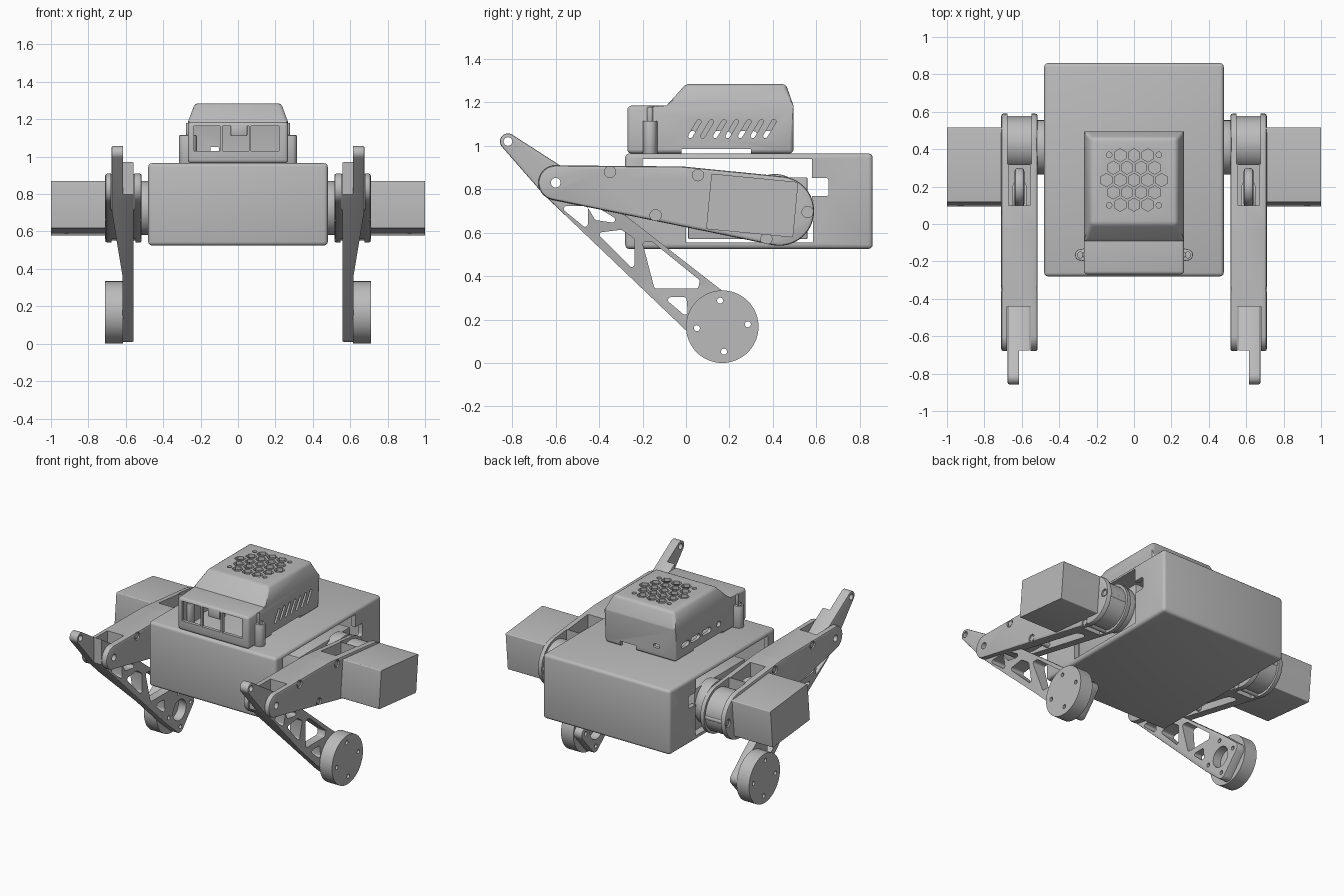
import bpy, bmesh, math
from mathutils import Vector

cube = bpy.data.objects.get("Cube")
if cube:
    bpy.data.objects.remove(cube, do_unlink=True)

GREY = (0.5, 0.5, 0.5, 1)
grey = bpy.data.materials.new("plain_grey")
grey.use_nodes = True
grey.diffuse_color = GREY
grey.node_tree.nodes["Principled BSDF"].inputs["Base Color"].default_value = GREY
parts = []


def circle(u, v, r, n=32, turn=0.0):
    return [(u + r * math.cos(turn + math.tau * i / n), v + r * math.sin(turn + math.tau * i / n))
            for i in range(n)]


def rect(u0, v0, u1, v1):
    return [(u0, v0), (u1, v0), (u1, v1), (u0, v1)]


def hull(discs, n=40):
    """Convex outline wrapped around discs given as (u, v, radius)."""
    pts = sorted({(round(p[0], 5), round(p[1], 5)) for d in discs for p in circle(*d, n)})

    def half(seq):
        out = []
        for p in seq:
            while len(out) > 1 and ((out[-1][0] - out[-2][0]) * (p[1] - out[-2][1])
                                    - (out[-1][1] - out[-2][1]) * (p[0] - out[-2][0])) <= 1e-7:
                out.pop()
            out.append(p)
        return out[:-1]
    return half(pts) + half(pts[::-1])


def soft(pts, r):
    return hull([(u, v, r) for u, v in pts], 16)


def bevel_sharp(bm, width, segments):
    edges = [e for e in bm.edges if e.calc_face_angle(0) > 0.45]
    bmesh.ops.bevel(bm, geom=edges, offset=width, segments=segments, profile=0.5,
                    affect='EDGES', clamp_overlap=True)


def finish(bm, name):
    bmesh.ops.recalc_face_normals(bm, faces=bm.faces)
    mesh = bpy.data.meshes.new(name)
    bm.to_mesh(mesh)
    bm.free()
    obj = bpy.data.objects.new(name, mesh)
    bpy.context.collection.objects.link(obj)
    mesh.materials.append(grey)
    parts.append(obj)
    return obj


def prism_bm(pts, axis, lo, hi):
    place = {"X": lambda u, v, w: (w, u, v), "Y": lambda u, v, w: (u, w, v),
             "Z": lambda u, v, w: (u, v, w)}[axis]
    bm = bmesh.new()
    ends = [[bm.verts.new(place(u, v, w)) for u, v in pts] for w in (lo, hi)]
    for ring in ends:
        bm.faces.new(ring)
    for i in range(len(pts)):
        j = (i + 1) % len(pts)
        bm.faces.new((ends[0][i], ends[0][j], ends[1][j], ends[1][i]))
    bmesh.ops.recalc_face_normals(bm, faces=bm.faces)
    return bm


def prism(name, pts, axis, lo, hi, bevel=0, segments=2):
    bm = prism_bm(pts, axis, lo, hi)
    if bevel:
        bevel_sharp(bm, bevel, segments)
    return finish(bm, name)


def bake(obj):
    dg = bpy.context.evaluated_depsgraph_get()
    mesh = bpy.data.meshes.new_from_object(obj.evaluated_get(dg))
    obj.modifiers.clear()
    obj.data = mesh


def cut(obj, cutters):
    for c in cutters:
        mod = obj.modifiers.new("cut", 'BOOLEAN')
        mod.operation, mod.solver, mod.object = 'DIFFERENCE', 'EXACT', c
    bake(obj)
    for c in cutters:
        parts.remove(c)
        bpy.data.objects.remove(c, do_unlink=True)


def hole(pts, axis, lo, hi):
    return prism("cutter", pts, axis, lo, hi)


def mirrored(*objs):
    for o in objs:
        o.modifiers.new("mirror", 'MIRROR').use_mirror_merge = False
        bake(o)


# Body: hollow box with side windows
body = prism("body", rect(-0.48, -0.28, 0.48, 0.86), "Z", 0.525, 0.965, 0.02, 3)
cut(body, [hole(rect(-0.45, -0.25, 0.45, 0.83), "Z", 0.555, 0.94),
           hole(rect(-0.2, 0.7, 0.58, 0.94), "X", -1, 1),
           hole(rect(0, 0.555, 0.585, 0.75), "X", -1, 1),
           hole(soft(rect(0.55, 0.78, 0.645, 0.84), 0.012), "X", -1, 1)])


# Case on top: shell with a sloped hood
def case_solid(name, inset, floor, bevel):
    f, b, t = -0.27 + inset, 0.495 - inset, 1.285 - inset
    s = 1.185 - inset
    bm = prism_bm([(f, floor), (f, s), (-0.09 + inset, s), (inset, t), (b - 0.035, t), (b, s), (b, floor)],
                  "X", inset - 0.268, 0.268 - inset)
    geom = bm.verts[:] + bm.edges[:] + bm.faces[:]
    bmesh.ops.bisect_plane(bm, geom=geom, plane_co=Vector((0, 0, s)), plane_no=Vector((0, 0, 1)))
    for v in bm.verts:
        if v.co.z > s + 0.01:
            v.co.x *= 0.86
    if bevel:
        bevel_sharp(bm, bevel, 3)
    return finish(bm, name)


case = case_solid("case", 0, 0.965, 0.018)
cutters = [case_solid("cutter", 0.022, 0.95, 0)]
cutters += [hole(rect(a, 1.03, b, 1.165), "Y", -0.4, -0.2)
            for a, b in ((-0.235, -0.095), (-0.083, 0.058), (0.07, 0.22))]
for i in range(7):
    y = 0.02 + i * 0.0575
    cutters.append(hole(hull([(y, 1.045, 0.01), (y + 0.04, 1.112, 0.01)], 12), "X", 0.2, 0.4))
for y, w in ((0.39, 0.025), (0.28, 0.03), (0.16, 0.03), (0.03, 0.004)):
    cutters.append(hole(hull([(y - w, 1.05, 0.018), (y + w, 1.05, 0.018)], 16), "X", -0.4, -0.2))
cutters += [hole(rect(-0.02, 0.9, 0.3, 0.985), "X", -0.4, 0.4),
            hole(rect(0.03, 0.9, 0.15, 1.0), "Y", 0.4, 0.6),
            hole(soft(rect(-0.14, 1.035, -0.11, 1.045), 0.008), "Y", 0.4, 0.6)]
for row in range(-2, 3):
    count = 5 - abs(row)
    for i in range(count):
        cutters.append(hole(circle((i - (count - 1) / 2) * 0.074, 0.235 + row * 0.066, 0.035, 6, math.pi / 6),
                            "Z", 1.2, 1.4))
cutters += [hole(circle(x, y, 0.015, 12), "Z", 1.2, 1.4) for x in (-0.133, 0.133) for y in (0.1, 0.37)]
cut(case, cutters)
prism("camera_tab", rect(-0.04, 1.11, 0.05, 1.17), "Y", -0.268, -0.2, 0.006)
ear = prism("case_ear", hull([(0.285, -0.165, 0.03), (0.255, -0.165, 0.035)]), "Z", 0.962, 1.115, 0.005)
cut(ear, [hole(circle(0.287, -0.165, 0.016, 20), "Z", 1.0, 1.2)])
post = prism("case_post", circle(0.265, -0.165, 0.014, 20), "Z", 1.1, 1.18, 0.004)

# Hip drive inside the body, and its hub
hip_motor = prism("hip_motor", rect(0.01, 0.57, 0.56, 0.855), "X", 0.1, 0.455, 0.006)
hub = prism("hip_hub", circle(0.41, 0.725, 0.145, 64), "X", 0.44, 0.52, 0.006)

# Upper leg: fork at the knee, recessed rim at the hip
KNEE, HIP = (-0.6, 0.83), (0.43, 0.70)
outline = [(*KNEE, 0.08), (-0.02, 0.83, 0.075), (*HIP, 0.16)]
upper = prism("upper_leg", hull(outline, 64), "X", 0.515, 0.71, 0.012)
ring = prism("cutter", circle(*HIP, 0.3, 48), "X", 0.548, 0.677)
cut(ring, [hole(circle(*HIP, 0.143, 48), "X", 0.5, 0.8), hole(rect(-0.5, 0, 0.32, 2), "X", 0.5, 0.8)])
bolts = [(-0.35, 0.88), (0.055, 0.865), (-0.14, 0.68), (0.37, 0.57), (0.56, 0.695)]
cutters = [ring, hole(rect(0.553, -0.9, 0.678, -0.44), "Z", 0, 2),
           hole(rect(0.556, 0.1, 0.67, 0.315), "Z", 0.68, 2),
           hole(soft([(0.612, -0.28), (0.612, 0.2)], 0.035), "Z", 0.3, 0.7),
           hole(circle(*KNEE, 0.022), "X", 0.4, 0.8)]
for y, z in bolts:
    cutters += [hole(circle(y, z, 0.026, 24), "X", 0.7, 0.8), hole(circle(y, z, 0.026, 24), "X", 0.4, 0.525)]
cut(upper, cutters)
screws = [prism("leg_screw", circle(y, z, 0.018, 20), "X", 0.52, 0.706) for y, z in bolts]
horn = prism("hip_horn", hull([(0.2, 0.74, 0.1), (0.15, 0.72, 0.06)]), "X", 0.585, 0.64, 0.02)

# Outer motor, tilted with the leg
tilt = math.radians(-5.5)
box = [(0.305 + u * math.cos(tilt) - v * math.sin(tilt), 0.725 + u * math.sin(tilt) + v * math.cos(tilt))
       for u, v in rect(-0.195, -0.122, 0.195, 0.122)]
motor = prism("outer_motor", soft(box, 0.006), "X", 0.70, 1.0)

# Lower leg: lever, knee and lattice running to the foot plate
mounts = [(0.157, 0.287), (0.285, 0.178), (0.175, 0.052), (0.05, 0.16)]
lower = prism("lower_leg", hull([(-0.82, 1.02, 0.037), (*KNEE, 0.078)] + [(*m, 0.042) for m in mounts]),
              "X", 0.558, 0.675, 0.006)
lattice = [[(-0.55, 0.71), (-0.465, 0.71), (-0.465, 0.64)],
           [(-0.44, 0.72), (-0.34, 0.66), (-0.41, 0.67)],
           [(-0.385, 0.59), (-0.3, 0.6), (-0.25, 0.565), (-0.25, 0.455)],
           [(-0.185, 0.545), (-0.16, 0.545), (0.05, 0.375), (0.045, 0.355), (-0.135, 0.355)],
           [(-0.07, 0.29), (-0.01, 0.29), (-0.005, 0.235)]]
taper = [(0.617, -0.1), (0.617, 0.36), (0.677, 0.72), (0.8, 0.72), (0.8, -0.1)]
cut(lower, [hole(soft(p, 0.013), "X", 0.5, 0.8) for p in lattice]
    + [hole(taper, "Y", -1, 1), hole(rect(0.4, -1, 0.614, -0.675), "Z", 0.5, 1.2),
       hole(circle(-0.82, 1.02, 0.02, 24), "X", 0.5, 0.8), hole(circle(*KNEE, 0.022), "X", 0.5, 0.8),
       hole(circle(0.167, 0.168, 0.07), "X", 0.5, 0.7)]
    + [hole(circle(*m, 0.014, 16), "X", 0.5, 0.8) for m in mounts])

# Foot disc with four screw holes
foot = prism("foot", circle(0.167, 0.167, 0.167, 72), "X", 0.616, 0.71)
cut(foot, [hole(circle(*m, 0.014, 16), "X", 0.5, 0.8) for m in mounts])

mirrored(ear, post, hip_motor, hub, upper, horn, motor, lower, foot, *screws)

# Smooth curved faces, keep edges crisp
bpy.ops.object.select_all(action='DESELECT')
for o in parts:
    o.select_set(True)
bpy.context.view_layer.objects.active = body
bpy.ops.object.shade_smooth_by_angle(angle=math.radians(35))
